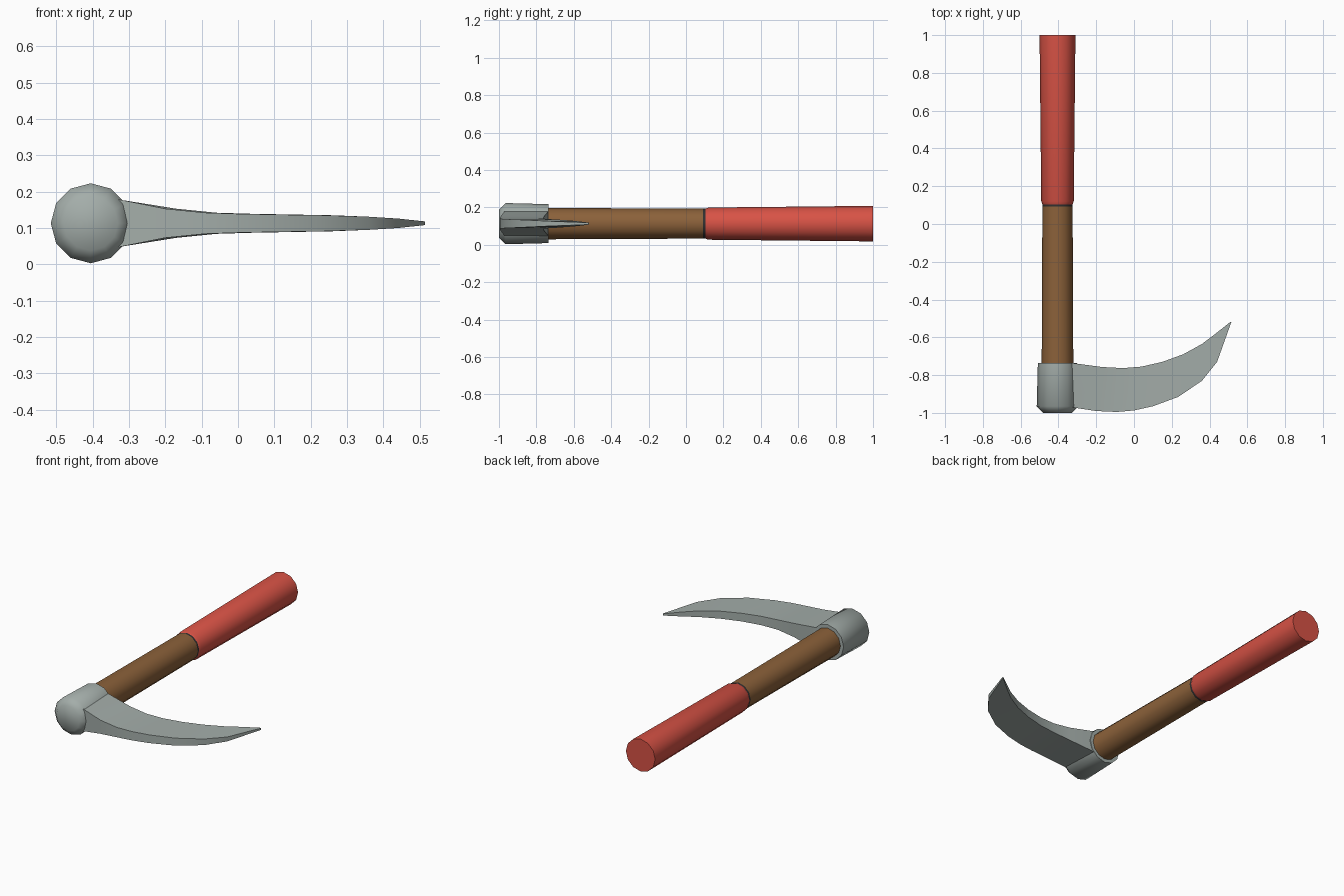
import bpy, bmesh, math

if "Cube" in bpy.data.objects:
    bpy.data.objects.remove(bpy.data.objects["Cube"])

CX, CZ = -0.405, 0.113   # handle axis, running along y
SIDES = 12


def material(name, rgb):
    m = bpy.data.materials.new(name)
    m.diffuse_color = (*rgb, 1)
    m.use_nodes = True
    m.node_tree.nodes["Principled BSDF"].inputs["Base Color"].default_value = m.diffuse_color
    return m


steel = material("grey steel", (0.37, 0.42, 0.40))
wood = material("brown wood", (0.26, 0.12, 0.042))
red = material("red grip", (0.68, 0.085, 0.06))
dark = material("dark band", (0.03, 0.03, 0.03))


def finish(bm, name, mat, angle):
    bmesh.ops.recalc_face_normals(bm, faces=bm.faces)
    mesh = bpy.data.meshes.new(name)
    bm.to_mesh(mesh)
    bm.free()
    mesh.materials.append(mat)
    mesh.shade_smooth()
    mesh.set_sharp_from_angle(angle=math.radians(angle))
    ob = bpy.data.objects.new(name, mesh)
    bpy.context.collection.objects.link(ob)
    return ob


def loft(bm, rings):
    """Skin a list of vertex-coordinate rings and cap both ends."""
    loops = [[bm.verts.new(p) for p in ring] for ring in rings]
    n = len(loops[0])
    for a, b in zip(loops, loops[1:]):
        for i in range(n):
            j = (i + 1) % n
            bm.faces.new((a[i], a[j], b[j], b[i]))
    bm.faces.new(loops[0])
    bm.faces.new(loops[-1])


def turned(name, profile, mat, angle=40):
    """Turned part along the handle axis from (y, radius) pairs."""
    bm = bmesh.new()
    turn = 2 * math.pi / SIDES
    loft(bm, [[(CX + r * math.sin(i * turn), y, CZ + r * math.cos(i * turn))
               for i in range(SIDES)] for y, r in profile])
    return finish(bm, name, mat, angle)


# Handle: wooden shaft, thin band and flared grip
turned("wooden_shaft", [(-0.80, 0.084), (0.092, 0.08)], wood)
turned("dark_band", [(0.092, 0.08), (0.104, 0.08)], dark)
turned("red_grip", [(0.104, 0.08), (0.12, 0.086), (1.0, 0.095)], red)

# Head socket with rounded front
turned("head_socket", [(-1.0, 0.075), (-0.965, 0.11), (-0.735, 0.104)], steel, 65)

# Curved blade: outer x, y; inner x, y; half thickness
stations = [
    (-0.40, -0.965, -0.40, -0.737, 0.075),
    (-0.32, -0.972, -0.32, -0.737, 0.064),
    (-0.20, -0.990, -0.17, -0.757, 0.040),
    (-0.09, -0.995, -0.06, -0.763, 0.029),
    (0.00, -0.987, 0.04, -0.755, 0.026),
    (0.10, -0.965, 0.15, -0.730, 0.024),
    (0.235, -0.915, 0.26, -0.690, 0.022),
    (0.36, -0.830, 0.36, -0.635, 0.018),
    (0.44, -0.730, 0.435, -0.578, 0.013),
    (0.515, -0.520, 0.511, -0.518, 0.005),
]
bm = bmesh.new()
loft(bm, [[(ox, oy, CZ - h), (ox, oy, CZ + h), (ix, iy, CZ + h), (ix, iy, CZ - h)]
          for ox, oy, ix, iy, h in stations])
finish(bm, "curved_blade", steel, 40)
